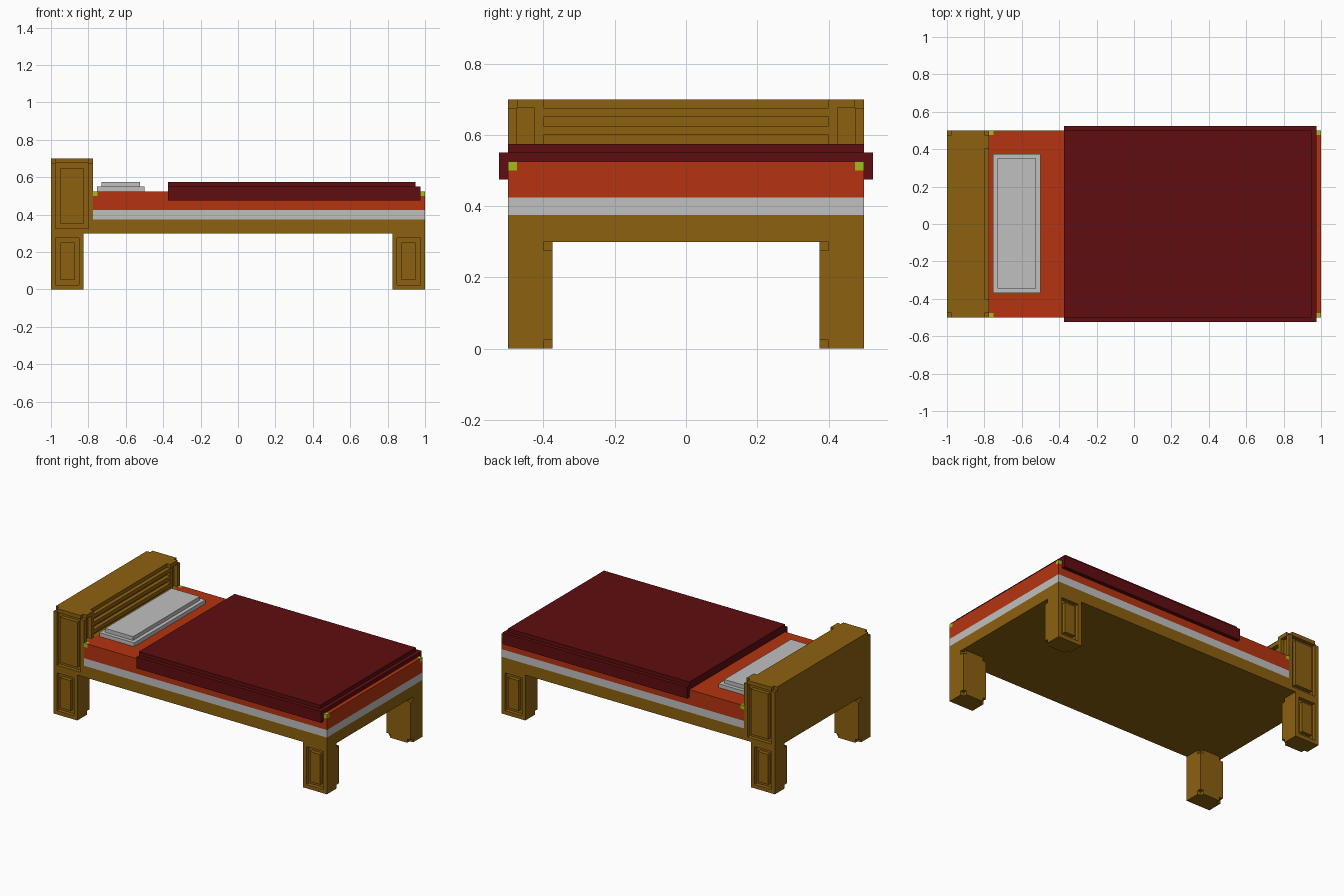
import bpy, bmesh
from mathutils import Vector

cube = bpy.data.objects.get("Cube")
if cube:
    bpy.data.objects.remove(cube, do_unlink=True)

V = 0.025  # block size shared by every step and groove


def material(name, rgb):
    m = bpy.data.materials.new(name)
    m.use_nodes = True
    col = (*rgb, 1.0)
    m.diffuse_color = col
    bsdf = m.node_tree.nodes["Principled BSDF"]
    bsdf.inputs["Base Color"].default_value = col
    bsdf.inputs["Roughness"].default_value = 0.9
    return m


WOOD = material("brown wood", (0.262, 0.120, 0.005))
ORANGE = material("orange sheet", (0.462, 0.034, 0.005))
RED = material("dark red blanket", (0.114, 0.004, 0.005))
WHITE = material("pale grey linen", (0.53, 0.53, 0.53))
GREEN = material("yellow green knot", (0.39, 0.49, 0.010))


def build(name, boxes, mat, sx=1, sy=1):
    """One object from (x0, x1, y0, y1, z0, z1) boxes, mirrored by sx and sy."""
    bm = bmesh.new()
    for x0, x1, y0, y1, z0, z1 in boxes:
        verts = bmesh.ops.create_cube(bm, size=1)["verts"]
        for v in verts:
            v.co = Vector(((x0 + x1) / 2 + v.co.x * (x1 - x0),
                           (y0 + y1) / 2 + v.co.y * (y1 - y0),
                           (z0 + z1) / 2 + v.co.z * (z1 - z0)))
            v.co.x *= sx
            v.co.y *= sy
    bmesh.ops.recalc_face_normals(bm, faces=bm.faces)
    me = bpy.data.meshes.new(name)
    bm.to_mesh(me)
    bm.free()
    me.materials.append(mat)
    ob = bpy.data.objects.new(name, me)
    bpy.context.collection.objects.link(ob)
    return ob


def side_panel(x0, x1, z0, z1, notch=0):
    """Raised frame and centre plate around a groove on the outer side."""
    y0, y1 = 0.475, 0.5
    return [(x0, x0 + V, y0, y1, z0, z1 - notch),
            (x1 - V, x1, y0, y1, z0, z1 - notch),
            (x0 + V, x1 - V, y0, y1, z0, z0 + V),
            (x0 + V, x1 - V, y0, y1, z1 - V, z1),
            (x0 + 2 * V, x1 - 2 * V, y0, y1, z0 + 2 * V, z1 - 2 * V)]


# Legs: notched inner corners, grooved panel on the outer side
leg = [(0.825, 1.0, 0.4, 0.475, 0.0, 0.3),
       (0.825, 1.0, 0.375, 0.4, V, 0.275),
       (0.85, 0.975, 0.375, 0.4, 0.0, 0.3)] + side_panel(0.825, 1.0, 0.0, 0.3)
for xn, sx in (("foot", 1), ("head", -1)):
    for yn, sy in (("front", -1), ("back", 1)):
        build(f"{xn}_{yn}_leg", leg, WOOD, sx, sy)

# Bed frame
build("bed_frame", [(-0.775, 1.0, -0.5, 0.5, 0.3, 0.375)], WOOD)

# Headboard posts: panelled side, recessed front, notched top corners
post = [(-1.0, -0.8, 0.4, 0.475, 0.3, 0.7),
        (-0.8, -0.775, 0.4, 0.425, 0.3, 0.7),
        (-0.8, -0.775, 0.425, 0.475, 0.675, 0.7),
        (-0.8, -0.775, 0.425, 0.475, 0.3, 0.525)]
post += side_panel(-1.0, -0.775, 0.3, 0.7, notch=V)
for yn, sy in (("front", -1), ("back", 1)):
    build(f"headboard_{yn}_post", post, WOOD, 1, sy)

# Headboard centre with horizontal slats
slats = [(-0.8, -0.775, -0.4, 0.4, z, z + V) for z in (0.55, 0.6, 0.65)]
build("headboard", [(-1.0, -0.8, -0.4, 0.4, 0.3, 0.7),
                    (-0.8, -0.775, -0.4, 0.4, 0.3, 0.525)] + slats, WOOD)

# Mattress: pale base, orange sheet, knots filling its top corners
build("mattress_base", [(-0.775, 1.0, -0.5, 0.5, 0.375, 0.425)], WHITE)
build("mattress_sheet", [(-0.775, 1.0, -0.5, 0.5, 0.425, 0.5),
                         (-0.75, 0.975, -0.5, 0.5, 0.5, 0.525),
                         (-0.775, -0.75, -0.475, 0.475, 0.5, 0.525),
                         (0.975, 1.0, -0.475, 0.475, 0.5, 0.525)], ORANGE)
build("sheet_knots", [(x, x + V, y, y + V, 0.5, 0.525)
                      for x in (-0.775, 0.975) for y in (-0.5, 0.475)], GREEN)

# Blanket: top layer, lower step and hanging side flaps
build("blanket", [(-0.375, 0.95, -0.5, 0.5, 0.525, 0.575),
                  (0.95, 0.975, -0.5, 0.5, 0.525, 0.55),
                  (-0.375, 0.975, 0.5, 0.525, 0.475, 0.55),
                  (-0.375, 0.975, -0.525, -0.5, 0.475, 0.55)], RED)

# Pillow in two steps
build("pillow", [(-0.755, -0.5, -0.37, 0.375, 0.525, 0.55),
                 (-0.73, -0.525, -0.345, 0.35, 0.55, 0.575)], WHITE)
